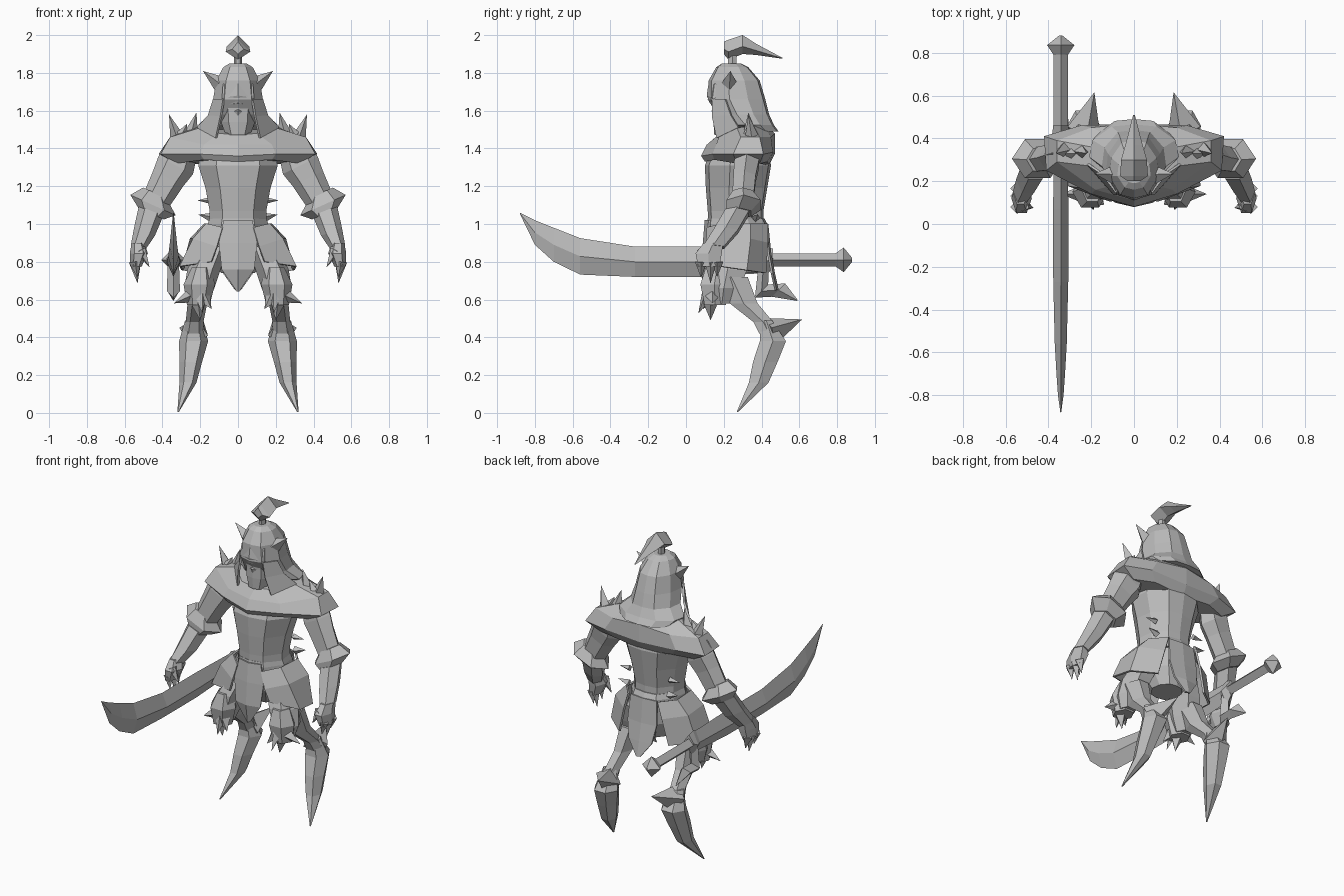
import bpy
import bmesh
import math
from mathutils import Vector

cube = bpy.data.objects.get("Cube")
if cube:
    bpy.data.objects.remove(cube, do_unlink=True)

# One plain clay grey for the whole figure
GREY = (0.5, 0.5, 0.5, 1.0)
clay = bpy.data.materials.new("clay_grey")
clay.use_nodes = True
clay.diffuse_color = GREY
shader = clay.node_tree.nodes["Principled BSDF"]
shader.inputs["Base Color"].default_value = GREY
shader.inputs["Roughness"].default_value = 0.8


def finish(name, bm, mirror=False, thickness=0):
    """Turn a bmesh into a flat shaded object, optionally mirrored or thickened."""
    bmesh.ops.recalc_face_normals(bm, faces=bm.faces)
    mesh = bpy.data.meshes.new(name)
    bm.to_mesh(mesh)
    bm.free()
    mesh.materials.append(clay)
    obj = bpy.data.objects.new(name, mesh)
    bpy.context.collection.objects.link(obj)
    if thickness:
        solid = obj.modifiers.new("Thickness", 'SOLIDIFY')
        solid.thickness = thickness
        solid.offset = 0
    if mirror:
        mod = obj.modifiers.new("Mirror", 'MIRROR')
        mod.use_mirror_merge = False
    return obj


def loft(name, rings, mirror=False):
    """Skin closed rings of points and cap both ends."""
    bm = bmesh.new()
    loops = [[bm.verts.new(p) for p in ring] for ring in rings]
    count = len(loops[0])
    for low, high in zip(loops, loops[1:]):
        for i in range(count):
            j = (i + 1) % count
            bm.faces.new((low[i], low[j], high[j], high[i]))
    bm.faces.new(loops[0])
    bm.faces.new(loops[-1])
    return finish(name, bm, mirror)


def panel(name, rows, mirror=False):
    """Thin sheet through rows of points."""
    bm = bmesh.new()
    grid = [[bm.verts.new(p) for p in row] for row in rows]
    for a, b in zip(grid, grid[1:]):
        for i in range(len(a) - 1):
            bm.faces.new((a[i], a[i + 1], b[i + 1], b[i]))
    return finish(name, bm, mirror, thickness=0.012)


def symmetric(half):
    """Complete a front-to-back half ring across the centre line."""
    return half + [(-x, y, z) for x, y, z in half[-2:0:-1]]


def section(z, w, front, back):
    """Faceted body outline of half width w at height z."""
    d = back - front
    return symmetric([(0, front, z), (w * .55, front + d * .06, z),
                      (w, front + d * .38, z), (w * .92, front + d * .7, z),
                      (w * .5, back - d * .04, z), (0, back, z)])


def body(name, sections):
    return loft(name, [section(*s) for s in sections])


def limb(name, stations, sides=6, mirror=True, tilt=0):
    """Stack of ellipses given as x, y, z, x radius, y radius; tilt lifts the outer side."""
    turns = [math.tau * i / sides for i in range(sides)]
    return loft(name, [[(x + rx * math.cos(t), y + ry * math.sin(t), z + tilt * rx * math.cos(t))
                        for t in turns] for x, y, z, rx, ry in stations], mirror)


def spike(name, base, tip, radius, sides=4, mirror=True):
    base, tip = Vector(base), Vector(tip)
    axis = tip - base
    bm = bmesh.new()
    bmesh.ops.create_cone(bm, cap_ends=True, segments=sides, radius1=radius,
                          radius2=0, depth=axis.length)
    turn = Vector((0, 0, 1)).rotation_difference(axis).to_matrix().to_4x4()
    bmesh.ops.transform(bm, matrix=turn, verts=bm.verts)
    bmesh.ops.translate(bm, vec=(base + tip) / 2, verts=bm.verts)
    return finish(name, bm, mirror)


def diamonds(name, x, stations, waist=0.5):
    """Diamond sections along y: y, bottom, top, half thickness, widest at the waist."""
    return loft(name, [[(x - t, y, lo + (hi - lo) * waist), (x, y, hi),
                        (x + t, y, lo + (hi - lo) * waist), (x, y, lo)]
                       for y, lo, hi, t in stations])


# Torso and belt
body("torso", [(1.36, .2, .12, .44), (1.31, .21, .1, .45), (1.19, .172, .105, .43),
               (1.07, .15, .115, .41), (.95, .152, .12, .41), (.84, .15, .14, .41),
               (.74, .09, .2, .38)])
body("belt", [(1.03, .15, .115, .415), (1.0, .16, .11, .43), (.96, .165, .115, .425)])

# Shoulder mantle
loft("mantle", [symmetric(h) for h in (
    [(0, .17, 1.47), (.1, .18, 1.48), (.2, .27, 1.51), (.2, .36, 1.52), (.13, .42, 1.51), (0, .45, 1.5)],
    [(0, .11, 1.42), (.18, .16, 1.42), (.36, .29, 1.46), (.36, .39, 1.46), (.2, .45, 1.46), (0, .47, 1.48)],
    [(0, .08, 1.36), (.2, .14, 1.37), (.41, .25, 1.37), (.42, .41, 1.37), (.25, .46, 1.38), (0, .47, 1.37)],
    [(0, .1, 1.33), (.18, .15, 1.34), (.33, .27, 1.32), (.33, .39, 1.32), (.2, .43, 1.33), (0, .44, 1.31)])])
spike("inner_shoulder_spikes", (.25, .34, 1.47), (.22, .33, 1.59), .04)
spike("middle_shoulder_spikes", (.3, .33, 1.47), (.27, .33, 1.53), .03)
spike("outer_shoulder_spikes", (.32, .35, 1.45), (.365, .33, 1.58), .04)

# Head: hood, face, brow beak and horns
body("hood", [(1.85, .045, .19, .29), (1.83, .078, .16, .33), (1.76, .115, .12, .39),
              (1.66, .132, .115, .42), (1.58, .15, .165, .44), (1.525, .21, .22, .465),
              (1.49, .18, .27, .49)])
body("jaw", [(1.68, .1, .14, .35), (1.6, .095, .145, .35), (1.54, .09, .145, .35),
             (1.47, .065, .15, .3)])
loft("brow_beak", [symmetric([(0, y, z), (w, y + .03, z - w * .15), (w, .25, z), (0, .25, z)])
                   for y, z, w in ((.155, 1.8, .05), (.12, 1.75, .08), (.11, 1.68, .085),
                                   (.125, 1.64, .075))])
spike("lip", (0, .17, 1.59), (0, .135, 1.6), .05, mirror=False)
spike("horns", (.1, .23, 1.745), (.185, .235, 1.81), .042)
panel("hood_lappets", [[(.075, .14, 1.66), (.128, .21, 1.66)], [(.09, .14, 1.57), (.155, .24, 1.575)],
                       [(.115, .165, 1.455), (.215, .28, 1.51)]], mirror=True)

# Topknot and its swept back tail
limb("topknot_stalk", [(0, .245, 1.82, .02, .025), (0, .245, 1.93, .02, .025)], mirror=False)
diamonds("topknot", 0, [(.2, 1.9, 1.965, .03), (.225, 1.87, 1.975, .065), (.3, 1.9, 2.0, .06),
                        (.37, 1.895, 1.955, .04), (.51, 1.875, 1.88, .004)], waist=.4)

# Arms, flared cuffs and clawed hands
limb("upper_arms", [(.3, .33, 1.39, .08, .07), (.33, .32, 1.31, .092, .075),
                    (.37, .31, 1.24, .08, .068), (.435, .3, 1.12, .068, .065)], tilt=.5)
limb("cuffs", [(.44, .3, 1.165, .062, .06), (.45, .305, 1.1, .12, .105),
               (.46, .28, 1.055, .068, .075)], tilt=.45)
limb("forearms", [(.46, .275, 1.07, .065, .075), (.495, .21, .96, .055, .075),
                  (.53, .145, .875, .037, .065)], tilt=.4)
limb("hands", [(.53, .145, .9, .033, .06), (.525, .12, .845, .048, .08),
               (.54, .12, .775, .03, .065)])
for label, y, z in (("front", .08, .715), ("middle", .13, .685), ("rear", .165, .72)):
    spike(label + "_claws", (.545, y, .8), (.532, y, z), .033)
spike("thumbs", (.515, .085, .86), (.468, .075, .77), .03)

# Waist hooks, front tabard, side skirts and back cloth
spike("upper_waist_hooks", (.14, .36, 1.125), (.215, .36, 1.125), .02)
spike("lower_waist_hooks", (.14, .37, 1.035), (.21, .38, 1.05), .025)
panel("tabard", [[(-w, y + .02, z), (0, y, z), (w, y + .02, z)] for z, w, y in
                 ((1.02, .075, .105), (.9, .1, .095), (.76, .085, .085), (.645, .004, .1))])
panel("side_skirts", [
    [(.08, .115, .98), (.165, .19, 1), (.175, .34, 1), (.1, .43, 1)],
    [(.11, .11, .88), (.235, .17, .92), (.25, .34, .92), (.13, .43, .9)],
    [(.14, .12, .8), (.305, .18, .775), (.295, .32, .755), (.17, .42, .74)]], mirror=True)
panel("back_cloth", [[(-w, y, z), (0, y + .01, z), (w, y, z)] for z, w, y in
                     ((1, .09, .42), (.85, .1, .435), (.74, .08, .455), (.65, .015, .475))])

# Backward bending legs ending in pointed feet
limb("thighs", [(.13, .26, .88, .08, .11), (.18, .22, .76, .088, .12), (.205, .2, .66, .08, .1),
                (.21, .19, .58, .05, .06)])
limb("shanks", [(.2, .24, .72, .068, .1), (.215, .305, .58, .052, .085), (.23, .41, .48, .047, .06),
                (.235, .44, .42, .055, .06)])
limb("feet", [(.235, .425, .49, .045, .035), (.235, .46, .38, .077, .08), (.25, .42, .27, .06, .075),
              (.265, .385, .16, .045, .06), (.317, .272, .005, .004, .004)])
spike("heel_spikes", (.235, .44, .43), (.185, .615, .495), .08)

# Knee guards with hooked claws
limb("knee_guards", [(.195, .165, .77, .05, .07), (.205, .15, .68, .083, .085),
                     (.21, .155, .57, .06, .065)])
for label, base, tip in (("inner", (.18, .12, .61), (.14, .09, .55)),
                         ("front", (.21, .13, .58), (.2, .13, .49)),
                         ("outer", (.25, .14, .62), (.34, .14, .58)),
                         ("forward", (.2, .12, .64), (.19, .065, .525))):
    spike(label + "_knee_claws", base, tip, .038)

# Curved sword hung at the right hip
SWORD_X = -.342
diamonds("blade", SWORD_X, [(.42, .74, .87, .03), (.07, .72, .88, .036), (-.27, .72, .88, .035),
                            (-.56, .732, .925, .028), (-.7, .8, .98, .02), (-.8, .89, 1.02, .013),
                            (-.88, 1.055, 1.06, .002)])
diamonds("guard", SWORD_X, [(.39, .74, .87, .03), (.42, .72, .88, .04), (.46, .77, .87, .035)])
loft("guard_hook", [[(SWORD_X - t, y, z), (SWORD_X, y + t, z + t), (SWORD_X + t, y, z),
                     (SWORD_X, y - t, z - t)] for y, z, t in
                    ((.41, .78, .03), (.4, .645, .035), (.49, .65, .035), (.59, .595, .002))])
diamonds("grip", SWORD_X, [(.44, .775, .845, .033), (.82, .775, .845, .033)])
diamonds("pommel", SWORD_X, [(.785, .78, .84, .03), (.835, .745, .875, .064), (.88, .8, .82, .008)])
